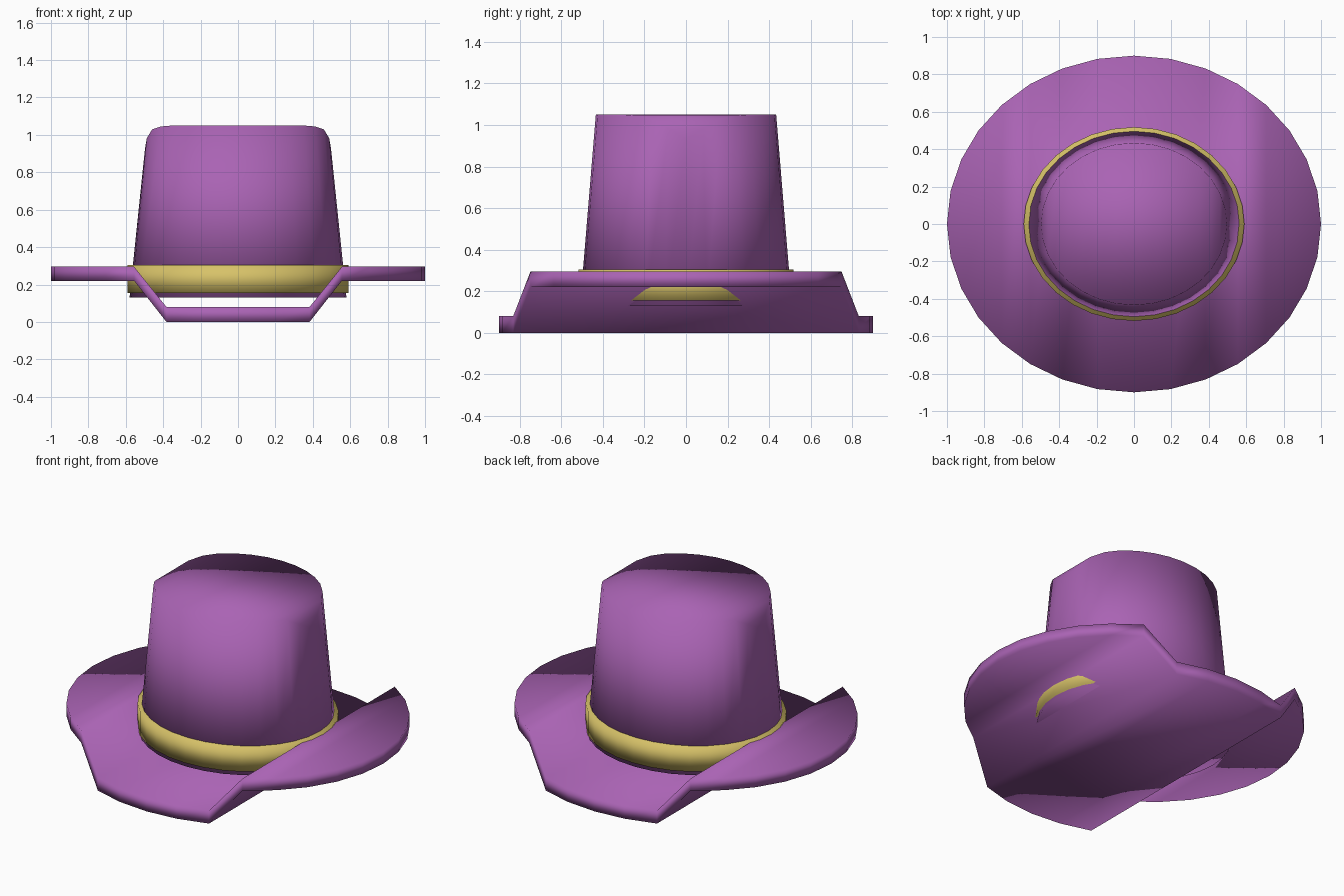
import bpy
import math

if "Cube" in bpy.data.objects:
    bpy.data.objects.remove(bpy.data.objects["Cube"])

SIDES = 32


def material(name, rgb):
    mat = bpy.data.materials.new(name)
    mat.diffuse_color = (*rgb, 1.0)
    mat.use_nodes = True
    mat.node_tree.nodes["Principled BSDF"].inputs["Base Color"].default_value = mat.diffuse_color
    return mat


purple = material("purple felt", (0.40, 0.125, 0.455))
gold = material("gold ribbon", (0.68, 0.54, 0.14))


def ramp(x, points):
    """Piecewise linear height over |x|."""
    x = abs(x)
    for (x0, z0), (x1, z1) in zip(points, points[1:]):
        if x <= x1:
            return z0 + (z1 - z0) * max(0.0, (x - x0) / (x1 - x0))
    return points[-1][1]


def oval_solid(name, low, high, mat):
    """Oval drum; low and high are (x radius, y radius, height over |x|)."""
    verts, faces = [], []
    for rx, ry, height in (low, high):
        for i in range(SIDES):
            a = 2 * math.pi * i / SIDES
            x = rx * math.cos(a)
            verts.append((x, ry * math.sin(a), ramp(x, height)))
    n, half = SIDES, SIDES // 2
    # outer wall
    for i in range(n):
        j = (i + 1) % n
        faces.append((i, j, n + j, n + i))
    # caps made of strips running front to back, so they fold cleanly
    strips = [(0, 1, n - 1)]
    strips += [(i, i + 1, n - i - 1, n - i) for i in range(1, half - 1)]
    strips.append((half - 1, half, half + 1))
    for s in strips:
        faces.append(tuple(n + i for i in s))
        faces.append(tuple(reversed(s)))
    mesh = bpy.data.meshes.new(name)
    mesh.from_pydata(verts, [], faces)
    mesh.update()
    mesh.materials.append(mat)
    for p in mesh.polygons:
        p.use_smooth = True
    obj = bpy.data.objects.new(name, mesh)
    bpy.context.collection.objects.link(obj)
    return obj


def flat(z):
    return [(0.0, z), (2.0, z)]


# brim with raised side wings
oval_solid("brim",
           (1.0, 0.9, [(0.3828, 0.0), (0.5554, 0.22)]),
           (1.0, 0.9, [(0.3828, 0.08), (0.5554, 0.295)]), purple)

# tapered crown, its top rolled down at both sides
oval_solid("crown",
           (0.58, 0.51, flat(0.13)),
           (0.497, 0.434, [(0.351, 1.05), (0.413, 1.045), (0.459, 1.03),
                           (0.487, 0.985), (0.497, 0.93)]), purple)

# ribbon around the foot of the crown
oval_solid("hat_band", (0.59, 0.518, flat(0.155)),
           (0.59, 0.518, flat(0.305)), gold)
